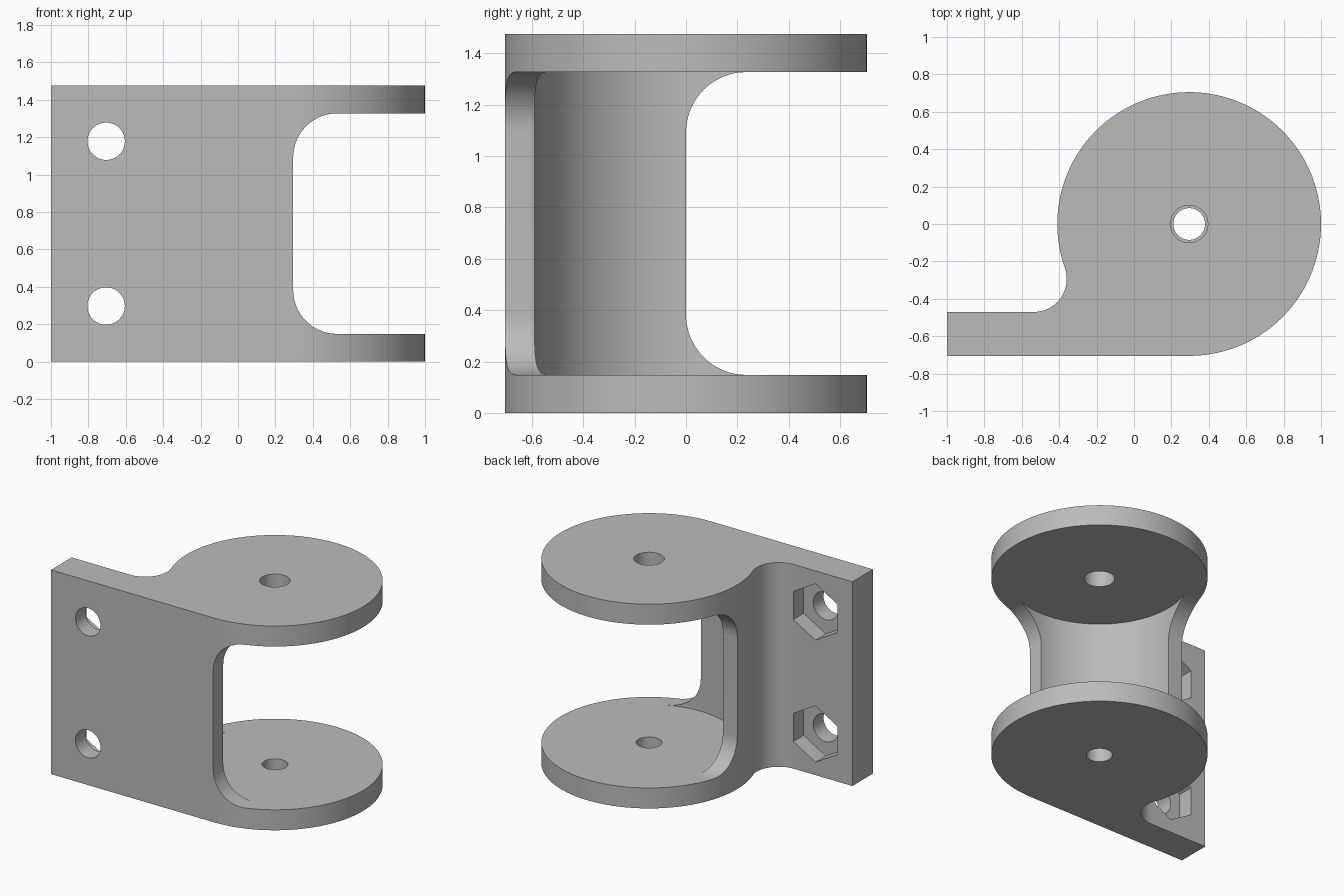
import bpy, bmesh, math

if "Cube" in bpy.data.objects:
    bpy.data.objects.remove(bpy.data.objects["Cube"])

CX, R = 0.295, 0.705            # hinge axis x and disc radius
H, T = 1.475, 0.148             # total height and disc thickness
BACK = -0.47                    # back face of mounting plate
FR = 0.176                      # fillet between plate and disc
CORNER = 0.235                  # corner radius of the opening


def arc(cx, cy, r, a0, a1, n):
    return [(cx + r * math.cos(math.radians(a0 + (a1 - a0) * i / n)),
             cy + r * math.sin(math.radians(a0 + (a1 - a0) * i / n)))
            for i in range(n + 1)]


def prism(name, pts, lo, hi, axis):
    """Extrude a 2D outline from lo to hi along the given axis."""
    place = {'x': lambda p, t: (t, p[0], p[1]),
             'y': lambda p, t: (p[0], t, p[1]),
             'z': lambda p, t: (p[0], p[1], t)}[axis]
    bm = bmesh.new()
    a = [bm.verts.new(place(p, lo)) for p in pts]
    b = [bm.verts.new(place(p, hi)) for p in pts]
    bm.faces.new(a)
    bm.faces.new(b)
    for i in range(len(pts)):
        j = (i + 1) % len(pts)
        bm.faces.new((a[i], a[j], b[j], b[i]))
    bmesh.ops.recalc_face_normals(bm, faces=bm.faces)
    me = bpy.data.meshes.new(name)
    bm.to_mesh(me)
    bm.free()
    ob = bpy.data.objects.new(name, me)
    bpy.context.collection.objects.link(ob)
    return ob


def cut(target, cutter):
    m = target.modifiers.new("cut", 'BOOLEAN')
    m.operation, m.solver, m.object = 'DIFFERENCE', 'EXACT', cutter
    bpy.context.view_layer.objects.active = target
    bpy.ops.object.modifier_apply(modifier=m.name)
    bpy.data.objects.remove(cutter)


def circle(cx, cy, r, n, start=0):
    return arc(cx, cy, r, start, start + 360, n)[:-1]


def opening(start):
    """Slot outline with rounded inner corners, open to the far side."""
    return ([(1.5, T), (1.5, H - T)]
            + arc(start + CORNER, H - T - CORNER, CORNER, 90, 180, 16)
            + arc(start + CORNER, T + CORNER, CORNER, 180, 270, 16))


# Bracket body: disc blended into a flat mounting plate
fy = BACK + FR
fx = CX - math.sqrt((R + FR) ** 2 - fy ** 2)
tangent = math.degrees(math.atan2(-fy, CX - fx))
outline = ([(-1, -R)] + arc(CX, 0, R, -90, 180 + tangent, 96)
           + arc(fx, fy, FR, tangent, -90, 20)[1:] + [(-1, BACK)])
bracket = prism("hinge_bracket", outline, 0, H, 'z')

# Clearance between the discs, leaving a quarter ring wall
cut(bracket, prism("clearance", circle(CX, 0, 0.59, 128), T, H - T, 'z'))
cut(bracket, prism("side_opening", opening(CX), -1.5, 1.5, 'y'))
cut(bracket, prism("back_opening", opening(0), -1.5, 1.5, 'x'))

# Pin holes: wider above, narrower below
cut(bracket, prism("top_pin", circle(CX, 0, 0.10, 40), H / 2, H + 0.2, 'z'))
cut(bracket, prism("bottom_pin", circle(CX, 0, 0.085, 40), -0.2, H / 2, 'z'))

# Bolt holes with hexagonal nut pockets at the back
for z in (0.297, H - 0.297):
    cut(bracket, prism("bolt", circle(-0.705, z, 0.10, 40), -1, -0.4, 'y'))
    cut(bracket, prism("nut", circle(-0.705, z, 0.203, 6, 30), BACK - 0.117, -0.4, 'y'))

grey = bpy.data.materials.new("grey")
grey.diffuse_color = (0.5, 0.5, 0.5, 1)
grey.use_nodes = True
grey.node_tree.nodes["Principled BSDF"].inputs["Base Color"].default_value = grey.diffuse_color
bracket.data.materials.clear()
bracket.data.materials.append(grey)
for p in bracket.data.polygons:
    p.material_index = 0

bpy.ops.object.select_all(action='DESELECT')
bracket.select_set(True)
bpy.context.view_layer.objects.active = bracket
bpy.ops.object.shade_smooth_by_angle(angle=math.radians(30))
